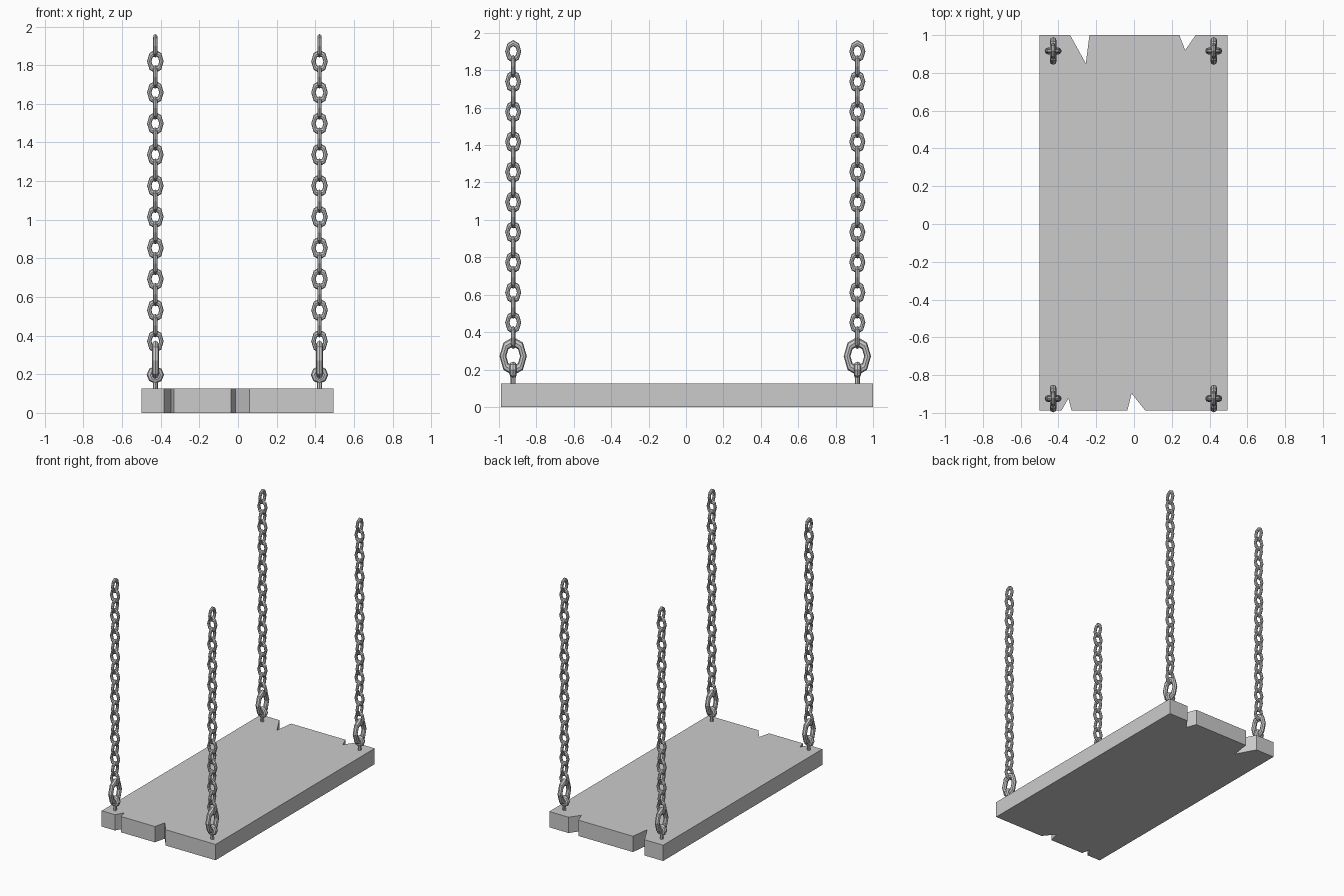
import bpy
from math import pi

if "Cube" in bpy.data.objects:
    bpy.data.objects.remove(bpy.data.objects["Cube"])


def link(name, x, y, z, half_w, half_h, tube, turn):
    # Eight-sided chain link standing upright; turn=0 lies in XZ, pi/2 in YZ
    bpy.ops.mesh.primitive_torus_add(major_segments=8, minor_segments=8,
                                     major_radius=half_w - tube, minor_radius=tube)
    ob = bpy.context.object
    ob.name = name
    stretch = (half_h - tube) / (half_w - tube)
    for v in ob.data.vertices:
        a, b, c = v.co
        v.co = (a, c, b * stretch)
    ob.data.flip_normals()
    ob.rotation_euler.z = turn
    ob.location = (x, y, z)
    return ob


# Plank seat: outline with splintered notches in both ends
outline = [(-0.50, -0.988), (-0.384, -0.988), (-0.347, -0.923), (-0.331, -0.988),
           (-0.035, -0.988), (-0.013, -0.897), (0.06, -0.988), (0.495, -0.988),
           (0.495, 1.0), (0.326, 1.0), (0.271, 0.92), (0.24, 1.0),
           (-0.236, 1.0), (-0.255, 0.85), (-0.338, 1.0), (-0.50, 1.0)]
n = len(outline)
verts = [(x, y, z) for z in (0, 0.125) for x, y in outline]
faces = [tuple(range(n))[::-1], tuple(range(n, 2 * n))]
faces += [(i, (i + 1) % n, n + (i + 1) % n, n + i) for i in range(n)]
mesh = bpy.data.meshes.new("seat_board")
mesh.from_pydata(verts, [], faces)
bpy.context.collection.objects.link(bpy.data.objects.new("seat_board", mesh))

# Four corner chains
for x in (-0.428, 0.422):
    for y in (-0.924, 0.916):
        # Screw eye: shank and ring
        bpy.ops.mesh.primitive_cylinder_add(vertices=8, radius=0.013, depth=0.07,
                                            location=(x, y, 0.13))
        bpy.context.object.name = "eye_shank"
        link("eye_ring", x, y, 0.197, 0.045, 0.045, 0.019, 0)
        # Large shackle link
        link("shackle", x, y, 0.271, 0.073, 0.096, 0.018, pi / 2)
        # Alternating small links
        for i in range(20):
            link("chain_link", x, y, 0.371 + i * 0.0805, 0.043, 0.056, 0.0115,
                 pi / 2 * (i % 2))
